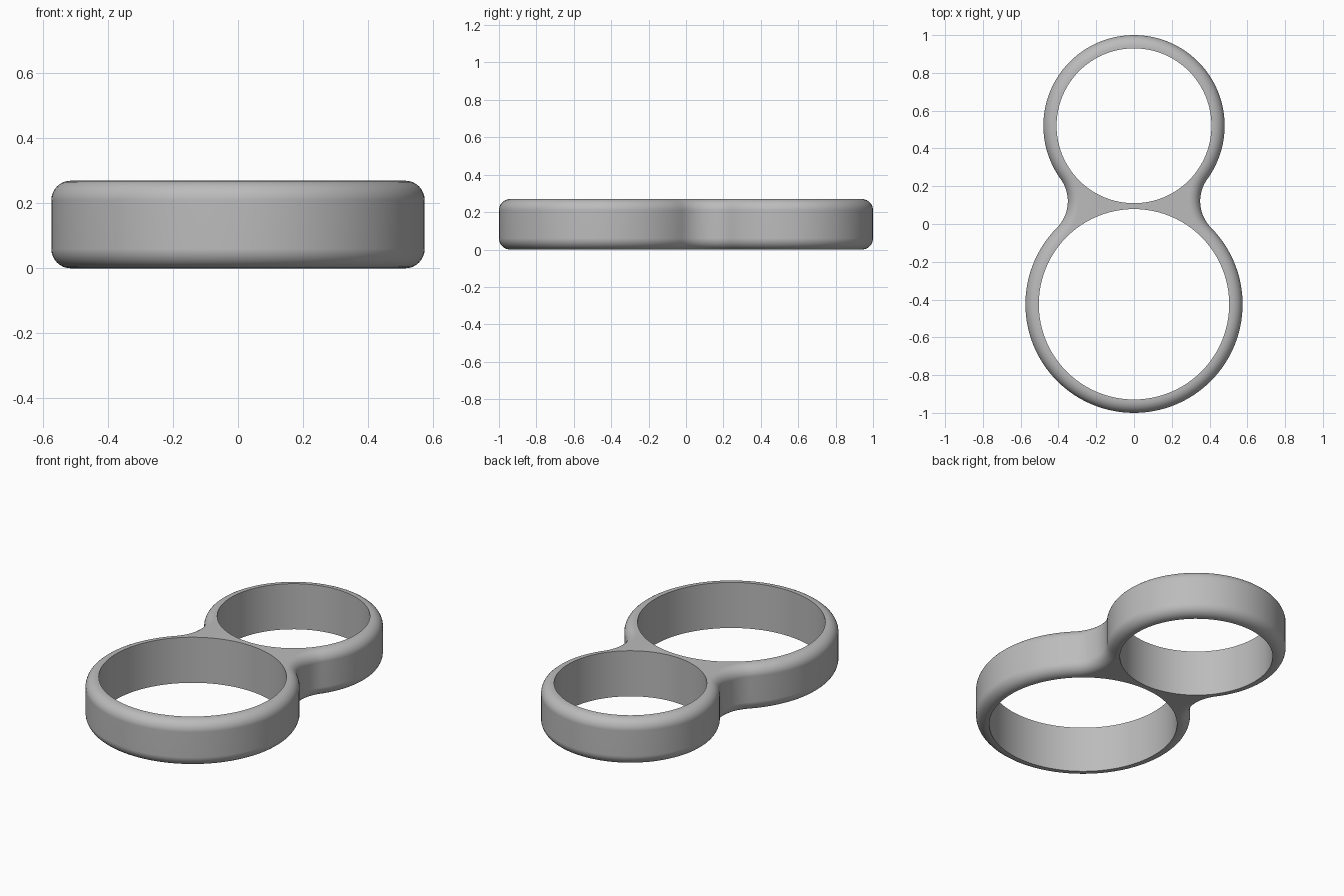
import bpy, bmesh
from math import atan2, cos, sin, pi, sqrt, radians

cube = bpy.data.objects.get("Cube")
if cube:
    bpy.data.objects.remove(cube, do_unlink=True)

HEIGHT, ROUND = 0.27, 0.06
SMALL_Y, SMALL_R, SMALL_HOLE = 0.52, 0.48, 0.41
BIG_Y, BIG_R, BIG_HOLE = -0.425, 0.575, 0.504
WAIST_R = 0.2

# Centre of the waist arc that touches both rings from outside
a, b, gap = SMALL_R + WAIST_R, BIG_R + WAIST_R, SMALL_Y - BIG_Y
waist_y = BIG_Y + (b * b - a * a + gap * gap) / (2 * gap)
waist_x = sqrt(b * b - (waist_y - BIG_Y) ** 2)
small_ang = atan2(waist_y - SMALL_Y, waist_x)
big_ang = atan2(waist_y - BIG_Y, waist_x)


def arc(cx, cy, r, start, end, n):
    """Points along an arc, leaving out the last one."""
    steps = [start + (end - start) * i / n for i in range(n)]
    return [(cx + r * cos(t), cy + r * sin(t)) for t in steps]


def outline(inset):
    """Figure-eight outline, moved inward by inset."""
    w = WAIST_R + inset
    return (arc(waist_x, waist_y, w, big_ang + pi, small_ang + pi, 20)
            + arc(0, SMALL_Y, SMALL_R - inset, small_ang, pi - small_ang, 72)
            + arc(-waist_x, waist_y, w, -small_ang, -big_ang, 20)
            + arc(0, BIG_Y, BIG_R - inset, pi - big_ang, 2 * pi + big_ang, 80))


def loft(bm, layers):
    """Join a stack of closed loops with quads; return end loop edges."""
    loops = [[bm.verts.new((x, y, z)) for x, y in pts] for pts, z in layers]
    n = len(loops[0])
    for low, high in zip(loops, loops[1:]):
        for i in range(n):
            j = (i + 1) % n
            bm.faces.new((low[i], low[j], high[j], high[i]))
    return [[bm.edges.get((lp[i], lp[(i + 1) % n])) for i in range(n)]
            for lp in (loops[0], loops[-1])]


bm = bmesh.new()

# Outer wall with rounded rims
STEPS = 8
lower = []
for i in range(STEPS + 1):
    t = pi / 2 * i / STEPS
    lower.append((outline(ROUND * (1 - sin(t))), ROUND * (1 - cos(t))))
upper = [(pts, HEIGHT - z) for pts, z in reversed(lower)]
ends = [loft(bm, lower + upper)]

# Two straight finger holes
for y, r in ((SMALL_Y, SMALL_HOLE), (BIG_Y, BIG_HOLE)):
    circle = arc(0, y, r, 0, 2 * pi, 96)
    ends.append(loft(bm, [(circle, 0), (circle, HEIGHT)]))

# Flat bottom and top between the holes and the rim
for side in (0, 1):
    edges = [e for pair in ends for e in pair[side]]
    bmesh.ops.triangle_fill(bm, edges=edges, use_beauty=True)
bmesh.ops.recalc_face_normals(bm, faces=bm.faces)

mesh = bpy.data.meshes.new("double_ring")
bm.to_mesh(mesh)
bm.free()
ring = bpy.data.objects.new("double_ring", mesh)
bpy.context.collection.objects.link(ring)

# Plain grey
grey = bpy.data.materials.new("plain_grey")
grey.use_nodes = True
color = (0.5, 0.5, 0.5, 1)
grey.diffuse_color = color
grey.node_tree.nodes["Principled BSDF"].inputs["Base Color"].default_value = color
mesh.materials.append(grey)

# Smooth walls, crisp hole edges
bpy.ops.object.select_all(action="DESELECT")
ring.select_set(True)
bpy.context.view_layer.objects.active = ring
bpy.ops.object.shade_smooth_by_angle(angle=radians(35))
normals = ring.modifiers.new("even_shading", "WEIGHTED_NORMAL")
normals.keep_sharp = True
